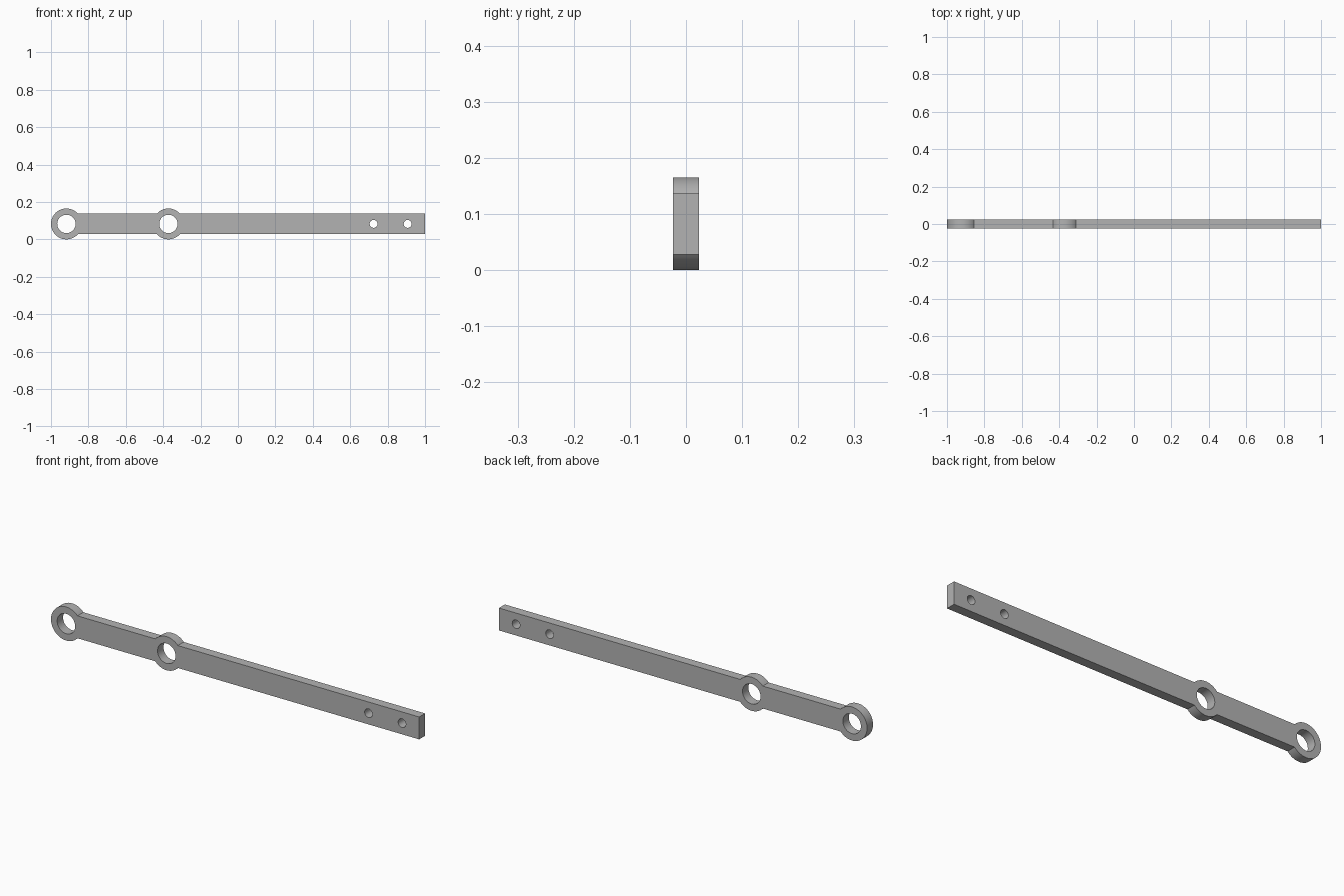
import bpy, bmesh
from math import asin, cos, sin, pi, radians

cube = bpy.data.objects.get("Cube")
if cube:
    bpy.data.objects.remove(cube)

MID_Z = 0.0825            # height of the bar's centre line
BOSS_R, BORE_R, PIN_R = 0.0825, 0.049, 0.021
BAR_HALF, THICK_HALF = 0.055, 0.023
END_BOSS, MID_BOSS = -0.9175, -0.372
PIN_HOLES = (0.725, 0.907)


def arc(x, radius, start, end, steps):
    """Points on an arc centred on the bar's centre line."""
    angles = [start + (end - start) * i / steps for i in range(steps + 1)]
    return [(x + radius * cos(a), radius * sin(a)) for a in angles]


def add_loop(curve, points):
    spline = curve.splines.new('POLY')
    spline.points.add(len(points) - 1)
    for p, (x, y) in zip(spline.points, points):
        p.co = (x, y, 0, 1)
    spline.use_cyclic_u = True


# Outline: end boss, underside, square end, top side
a = asin(BAR_HALF / BOSS_R)
outline = arc(END_BOSS, BOSS_R, a, 2 * pi - a, 48)
outline += arc(MID_BOSS, BOSS_R, pi + a, 2 * pi - a, 24)
outline += [(1, -BAR_HALF), (1, BAR_HALF)]
outline += arc(MID_BOSS, BOSS_R, a, pi - a, 24)

profile = bpy.data.curves.new("link_profile", 'CURVE')
profile.dimensions = '2D'
profile.fill_mode = 'BOTH'
profile.extrude = THICK_HALF
add_loop(profile, outline)

# Bores in the bosses and pin holes near the square end
for x in (END_BOSS, MID_BOSS):
    add_loop(profile, arc(x, BORE_R, 0, 2 * pi, 48)[:-1])
for x in PIN_HOLES:
    add_loop(profile, arc(x, PIN_R, 0, 2 * pi, 32)[:-1])

# Turn the extruded profile into a clean upright mesh
link = bpy.data.objects.new("link_arm", profile)
bpy.context.collection.objects.link(link)
link.rotation_euler.x = radians(90)
link.location.z = MID_Z
bpy.ops.object.select_all(action='DESELECT')
link.select_set(True)
bpy.context.view_layer.objects.active = link
bpy.ops.object.convert(target='MESH')
bpy.ops.object.transform_apply(location=True, rotation=True, scale=True)

bm = bmesh.new()
bm.from_mesh(link.data)
bmesh.ops.remove_doubles(bm, verts=bm.verts, dist=0.0001)
bmesh.ops.recalc_face_normals(bm, faces=bm.faces)
bm.to_mesh(link.data)
bm.free()
bpy.ops.object.shade_smooth_by_angle(angle=radians(30))

# Plain grey metal
grey = bpy.data.materials.new("grey_metal")
grey.use_nodes = True
colour = (0.45, 0.45, 0.45, 1)
grey.diffuse_color = colour
grey.node_tree.nodes["Principled BSDF"].inputs["Base Color"].default_value = colour
link.data.materials.clear()
link.data.materials.append(grey)
